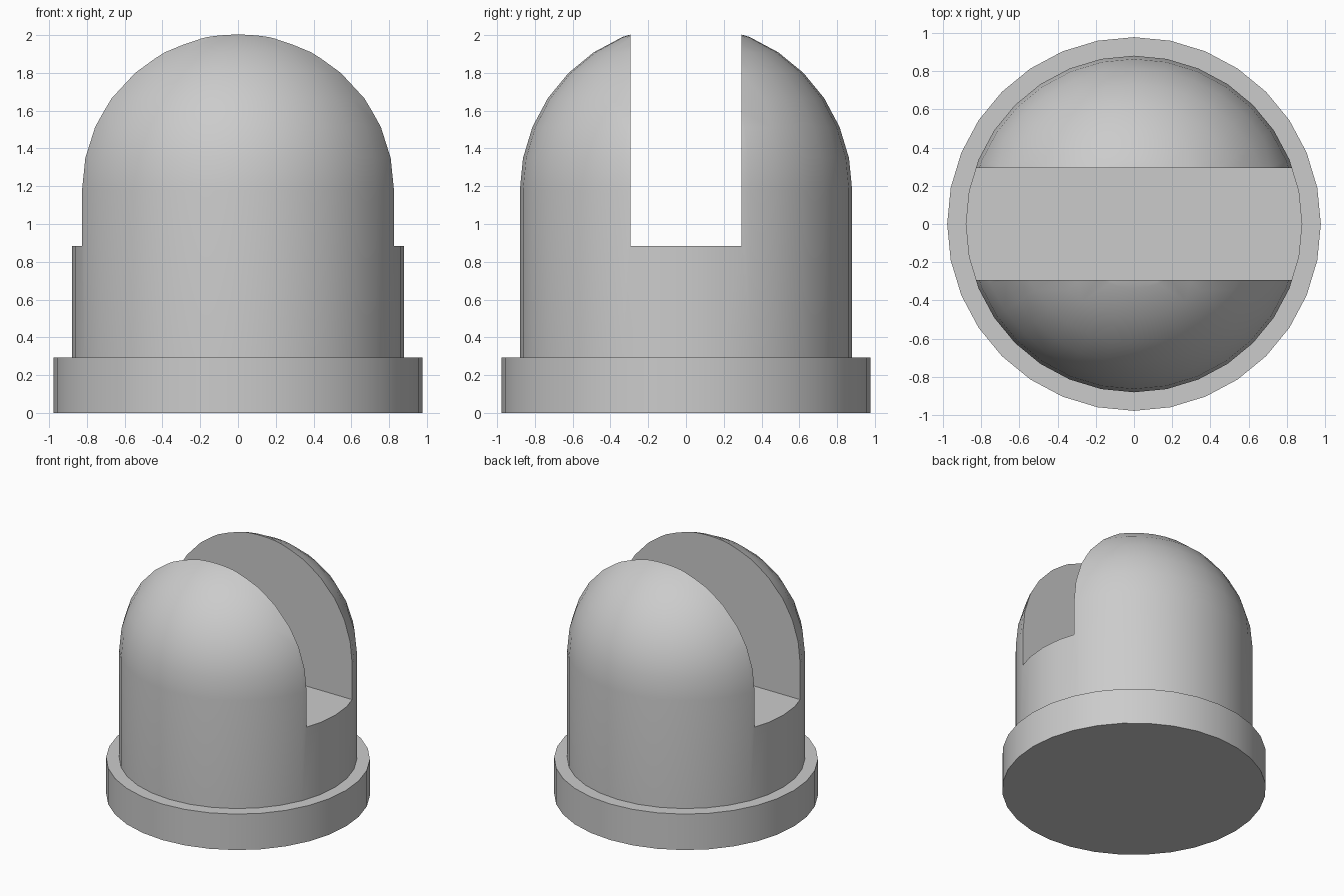
import bpy, bmesh, math

old = bpy.data.objects.get("Cube")
if old:
    bpy.data.objects.remove(old, do_unlink=True)

SEGMENTS = 32
BASE_RADIUS, BASE_TOP = 0.977, 0.294
BODY_RADIUS, DOME_START = 0.88, 1.177
SLOT_WIDTH, SLOT_FLOOR = 0.588, 0.883

grey = bpy.data.materials.new("light_grey")
grey.use_nodes = True
colour = (0.6, 0.6, 0.6, 1)
grey.diffuse_color = colour
grey.node_tree.nodes["Principled BSDF"].inputs["Base Color"].default_value = colour


def lathe(name, profile):
    """Revolve an (r, z) profile that starts and ends on the axis."""
    bm = bmesh.new()
    points = [bm.verts.new((0, r, z)) for r, z in profile]
    edges = [bm.edges.new(pair) for pair in zip(points, points[1:])]
    bmesh.ops.spin(bm, geom=points + edges, cent=(0, 0, 0), axis=(0, 0, 1),
                   angle=math.tau, steps=SEGMENTS)
    bmesh.ops.remove_doubles(bm, verts=bm.verts, dist=0.0001)
    bmesh.ops.recalc_face_normals(bm, faces=bm.faces)
    mesh = bpy.data.meshes.new(name)
    bm.to_mesh(mesh)
    bm.free()
    obj = bpy.data.objects.new(name, mesh)
    bpy.context.collection.objects.link(obj)
    mesh.materials.append(grey)
    return obj


def activate(obj):
    bpy.ops.object.select_all(action='DESELECT')
    obj.select_set(True)
    bpy.context.view_layer.objects.active = obj


# Round base flange
base = lathe("base_flange", [(0, 0), (BASE_RADIUS, 0),
                             (BASE_RADIUS, BASE_TOP), (0, BASE_TOP)])

# Cylinder with a hemispherical top
rings = SEGMENTS // 4
dome = [(BODY_RADIUS * math.cos(a), DOME_START + BODY_RADIUS * math.sin(a))
        for a in (i * math.pi / 2 / rings for i in range(rings + 1))]
bottom = BASE_TOP - 0.05
body = lathe("domed_body", [(0, bottom), (BODY_RADIUS, bottom)] + dome)

# Slot straight through the dome from side to side
slot_height = 2
bpy.ops.mesh.primitive_cube_add(size=1, location=(0, 0, SLOT_FLOOR + slot_height / 2))
cutter = bpy.context.object
cutter.name = "slot_cutter"
cutter.scale = (3, SLOT_WIDTH, slot_height)
cutter.hide_render = True
cutter.data.materials.append(grey)
activate(body)
slot = body.modifiers.new("slot", 'BOOLEAN')
slot.operation = 'DIFFERENCE'
slot.solver = 'EXACT'
slot.object = cutter
bpy.ops.object.modifier_apply(modifier=slot.name)
bpy.data.objects.remove(cutter, do_unlink=True)

# Smooth curved walls, crisp rims
for part in (base, body):
    activate(part)
    bpy.ops.object.shade_smooth_by_angle(angle=math.radians(30))
